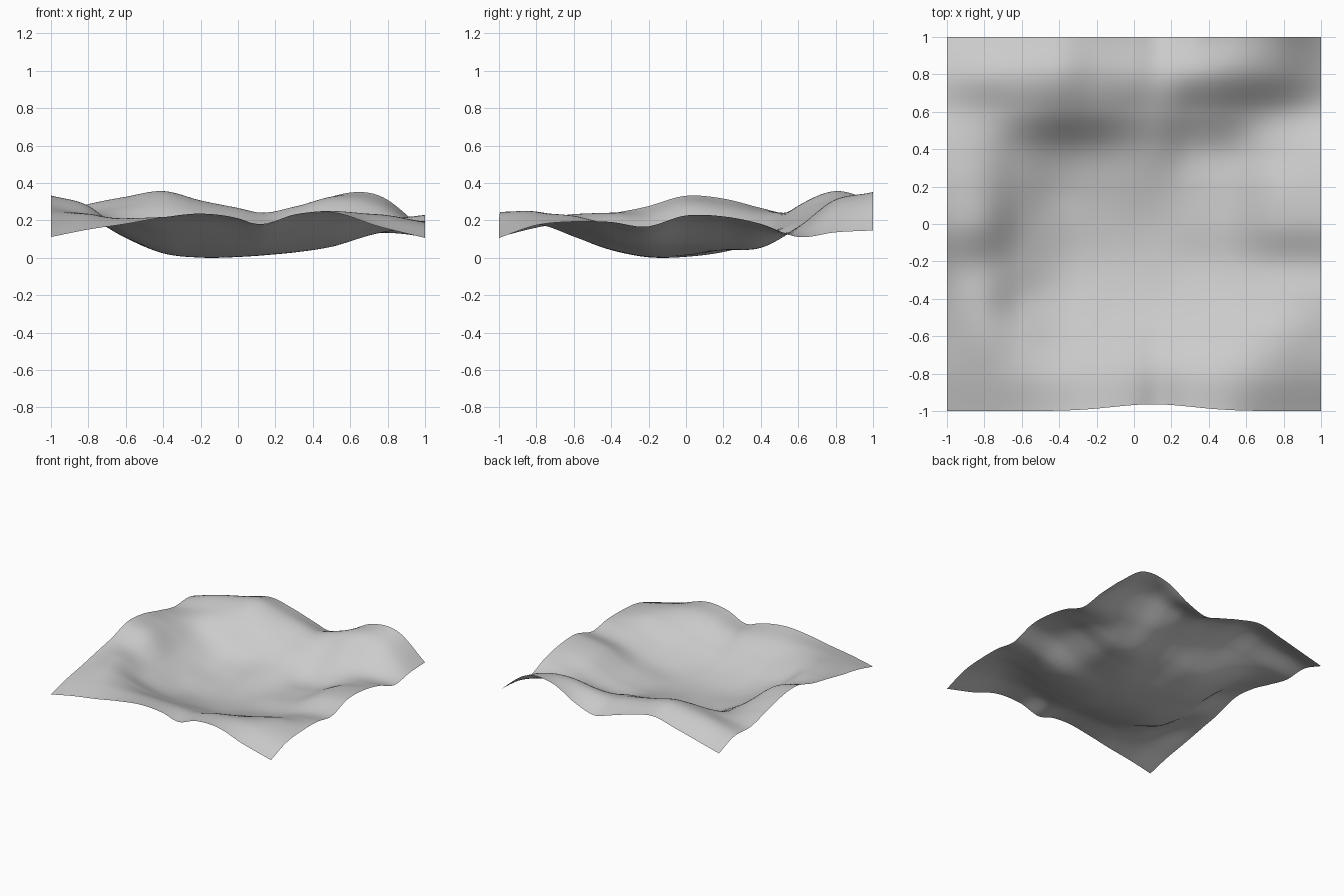
import bpy, bmesh, math

# Cross-section stations and heights (each row runs left to right, front to back)
XS = [-1, -.8, -.6, -.4, -.2, 0, .12, .3, .5, .75, 1]
YS = [-1, -.8, -.6, -.4, -.22, 0, .2, .4, .6, .8, 1]
SECTIONS = [
    [.115, .155, .185, .22, .24, .215, .178, .235, .247, .172, .11],
    [.165, .205, .215, .215, .21, .195, .18, .225, .25, .23, .178],
    [.20, .237, .19, .14, .125, .12, .115, .145, .185, .228, .197],
    [.24, .235, .12, .06, .05, .045, .048, .075, .105, .17, .195],
    [.275, .22, .11, .03, .01, .012, .02, .035, .065, .135, .17],
    [.335, .28, .12, .035, .01, .015, .02, .04, .075, .19, .23],
    [.32, .265, .14, .05, .035, .05, .05, .045, .07, .185, .225],
    [.27, .245, .175, .115, .095, .105, .105, .06, .07, .145, .185],
    [.225, .25, .275, .28, .245, .21, .195, .165, .17, .15, .115],
    [.23, .29, .33, .36, .31, .27, .245, .275, .315, .28, .14],
    [.165, .215, .265, .31, .27, .21, .175, .225, .33, .338, .15],
]
N = 100


def spline(ts, vs, t):
    """Smooth interpolation through the points (ts, vs)."""
    n = len(ts)
    i = 0
    while i < n - 2 and t > ts[i + 1]:
        i += 1

    def slope(k):
        if k in (0, n - 1):
            a, b = max(k - 1, 0), min(k + 1, n - 1)
            return (vs[b] - vs[a]) / (ts[b] - ts[a])
        h0, h1 = ts[k] - ts[k - 1], ts[k + 1] - ts[k]
        d0, d1 = (vs[k] - vs[k - 1]) / h0, (vs[k + 1] - vs[k]) / h1
        return (d0 * h1 + d1 * h0) / (h0 + h1)

    h = ts[i + 1] - ts[i]
    u = (t - ts[i]) / h
    return ((2 * u**3 - 3 * u**2 + 1) * vs[i] + (u**3 - 2 * u**2 + u) * h * slope(i)
            + (3 * u**2 - 2 * u**3) * vs[i + 1] + (u**3 - u**2) * h * slope(i + 1))


# Rippled open sheet: a grid lofted through the sections
bm = bmesh.new()
bmesh.ops.create_grid(bm, x_segments=N, y_segments=N, size=1)
cache = {}
for v in bm.verts:
    x, y = v.co.x, v.co.y
    key = round(x, 4)
    if key not in cache:
        cache[key] = [spline(XS, row, x) for row in SECTIONS]
    v.co.z = spline(YS, cache[key], y)
    # shallow inward bow of the front edge
    v.co.y += .036 * math.exp(-((x - .1) / .3) ** 2) * max(0, -y - .5) * 2

# Rest the lowest point on the ground
low = min(v.co.z for v in bm.verts)
for v in bm.verts:
    v.co.z -= low
for f in bm.faces:
    f.smooth = True

mesh = bpy.data.meshes.new("rippled_sheet")
bm.to_mesh(mesh)
bm.free()
sheet = bpy.data.objects.new("rippled_sheet", mesh)
bpy.context.collection.objects.link(sheet)
